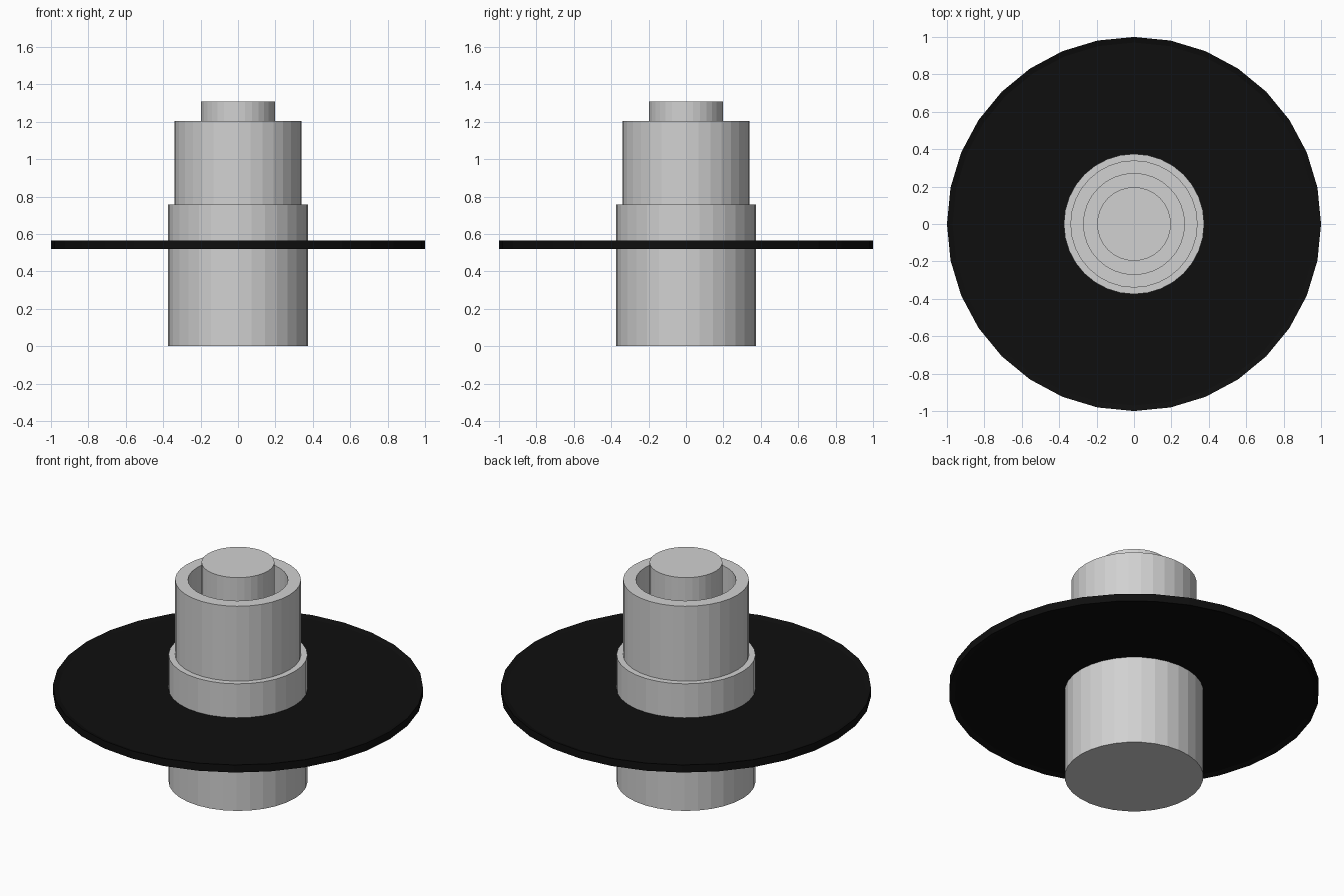
import bpy
import math

SIDES = 32

cube = bpy.data.objects.get("Cube")
if cube:
    bpy.data.objects.remove(cube, do_unlink=True)


def make_material(name, color):
    mat = bpy.data.materials.new(name)
    mat.use_nodes = True
    mat.diffuse_color = color
    mat.node_tree.nodes["Principled BSDF"].inputs["Base Color"].default_value = color
    return mat


def lathe(name, profile, mat):
    """Spin a (radius, height) profile, listed bottom to top on the outside, about z."""
    verts, faces, rings = [], [], []
    for radius, z in profile:
        start = len(verts)
        rings.append([start + i for i in range(SIDES)])
        for i in range(SIDES):
            a = math.tau * i / SIDES
            verts.append((radius * math.cos(a), radius * math.sin(a), z))
    for low, high in zip(rings, rings[1:]):
        for i in range(SIDES):
            j = (i + 1) % SIDES
            faces.append((low[i], low[j], high[j], high[i]))
    # flat caps at both ends of the profile
    faces.append(rings[0][::-1])
    faces.append(rings[-1])
    mesh = bpy.data.meshes.new(name)
    mesh.from_pydata(verts, [], faces)
    mesh.materials.append(mat)
    obj = bpy.data.objects.new(name, mesh)
    bpy.context.collection.objects.link(obj)
    return obj


grey = make_material("light grey", (0.64, 0.64, 0.64, 1))
black = make_material("black", (0.0045, 0.0045, 0.0045, 1))

# Solid lower body
lathe("base_cylinder", [(0.375, 0), (0.375, 0.757)], grey)

# Upper sleeve with an open well
lathe("upper_sleeve", [(0.34, 0.70), (0.34, 1.203), (0.27, 1.203), (0.27, 0.77)], grey)

# Central pin standing in the well
lathe("center_pin", [(0.197, 0.75), (0.197, 1.307)], grey)

# Wide thin disc with a slightly raised, sloping lip on both faces
lathe("wide_disc", [(0.97, 0.53), (1, 0.52), (1, 0.565), (0.97, 0.555)], black)
